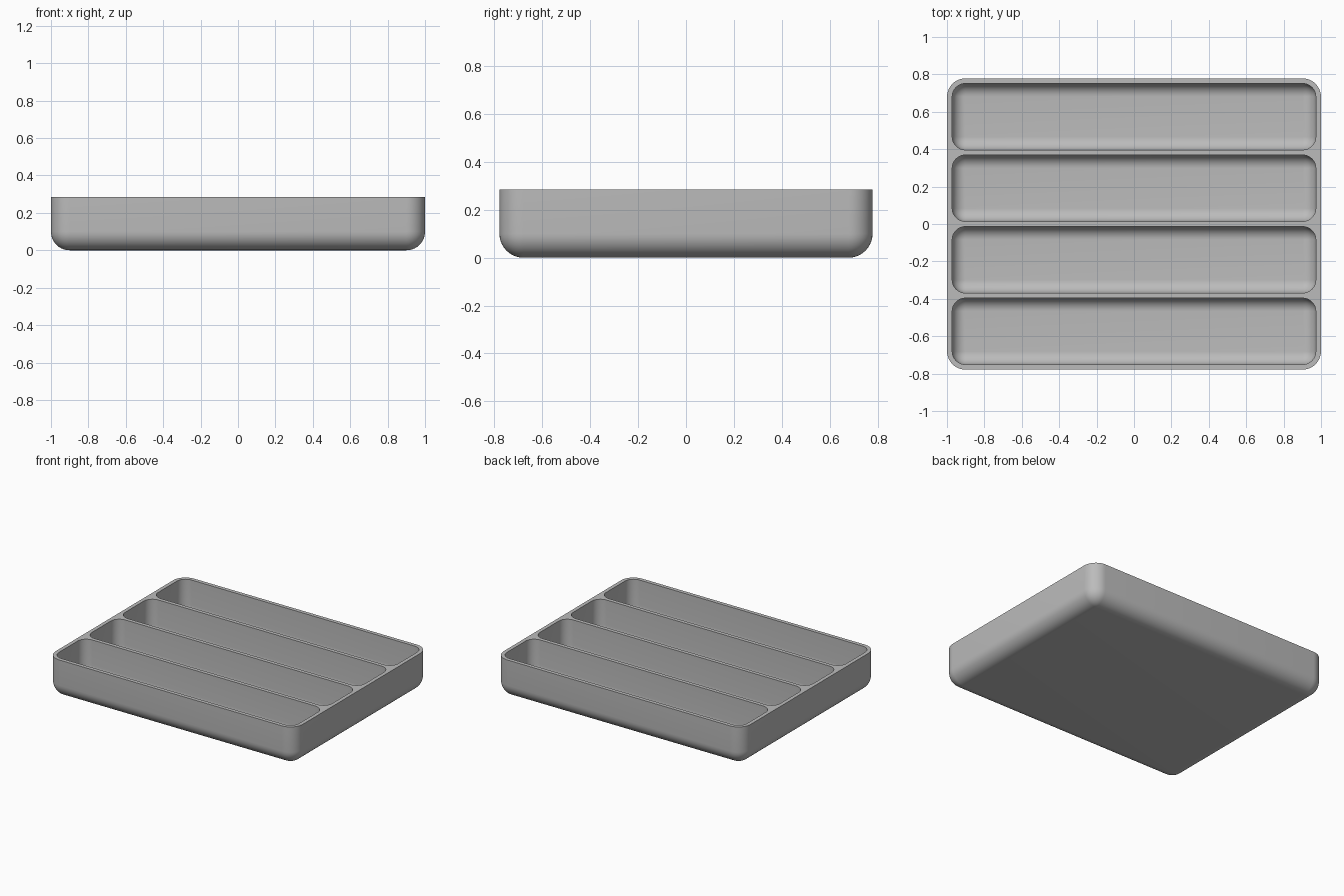
import bpy
import bmesh
from math import sin, cos, pi, radians

cube = bpy.data.objects.get("Cube")
if cube:
    bpy.data.objects.remove(cube, do_unlink=True)

HEIGHT = 0.285
WALL = 0.028
HALF_X, HALF_Y = 1.0, 0.779
OUTER_R, INNER_R = 0.1, 0.07
COMPARTMENTS = 4
STEPS = 10

# Plain grey plastic
grey = bpy.data.materials.new("grey_plastic")
grey.use_nodes = True
colour = (0.5, 0.5, 0.5, 1)
grey.diffuse_color = colour
grey.node_tree.nodes["Principled BSDF"].inputs["Base Color"].default_value = colour


def ring(bm, cy, hx, hy, r, z):
    """Rounded rectangle of vertices at height z."""
    verts = []
    for q, (sx, sy) in enumerate([(1, 1), (-1, 1), (-1, -1), (1, -1)]):
        for i in range(STEPS + 1):
            a = (q + i / STEPS) * pi / 2
            verts.append(bm.verts.new((sx * (hx - r) + r * cos(a),
                                       cy + sy * (hy - r) + r * sin(a), z)))
    return verts


def tub(bm, cy, hx, hy, r, floor):
    """Open tub with rounded corners and a rounded base; returns its rim edges."""
    rings = [ring(bm, cy, hx, hy, r, HEIGHT)]
    for k in range(STEPS + 1):
        a = k / STEPS * pi / 2
        inset = min(r * (1 - cos(a)), r - 1e-5)
        rings.append(ring(bm, cy, hx - inset, hy - inset, r - inset,
                          floor + r * (1 - sin(a))))
    n = len(rings[0])
    for upper, lower in zip(rings, rings[1:]):
        for i in range(n):
            j = (i + 1) % n
            bm.faces.new((upper[i], upper[j], lower[j], lower[i]))
    bm.faces.new(rings[-1])
    return [bm.edges.get((rings[0][i], rings[0][(i + 1) % n])) for i in range(n)]


bm = bmesh.new()

# Outer shell
rim = tub(bm, 0, HALF_X, HALF_Y, OUTER_R, 0)

# Compartments, evenly spaced front to back
pitch = (2 * HALF_Y - WALL) / COMPARTMENTS
for c in range(COMPARTMENTS):
    cy = (c - (COMPARTMENTS - 1) / 2) * pitch
    rim += tub(bm, cy, HALF_X - WALL, (pitch - WALL) / 2, INNER_R, WALL)

# Flat rim and dividers joining all the openings
bmesh.ops.triangle_fill(bm, use_beauty=True, use_dissolve=False, edges=rim,
                        normal=(0, 0, 1))
bmesh.ops.remove_doubles(bm, verts=bm.verts, dist=1e-4)
bmesh.ops.recalc_face_normals(bm, faces=bm.faces)

mesh = bpy.data.meshes.new("divided_tray")
bm.to_mesh(mesh)
bm.free()
mesh.materials.append(grey)
tray = bpy.data.objects.new("divided_tray", mesh)
bpy.context.collection.objects.link(tray)

# Smooth rounded walls, crisp rim
bpy.ops.object.select_all(action="DESELECT")
tray.select_set(True)
bpy.context.view_layer.objects.active = tray
bpy.ops.object.shade_smooth_by_angle(angle=radians(35))
